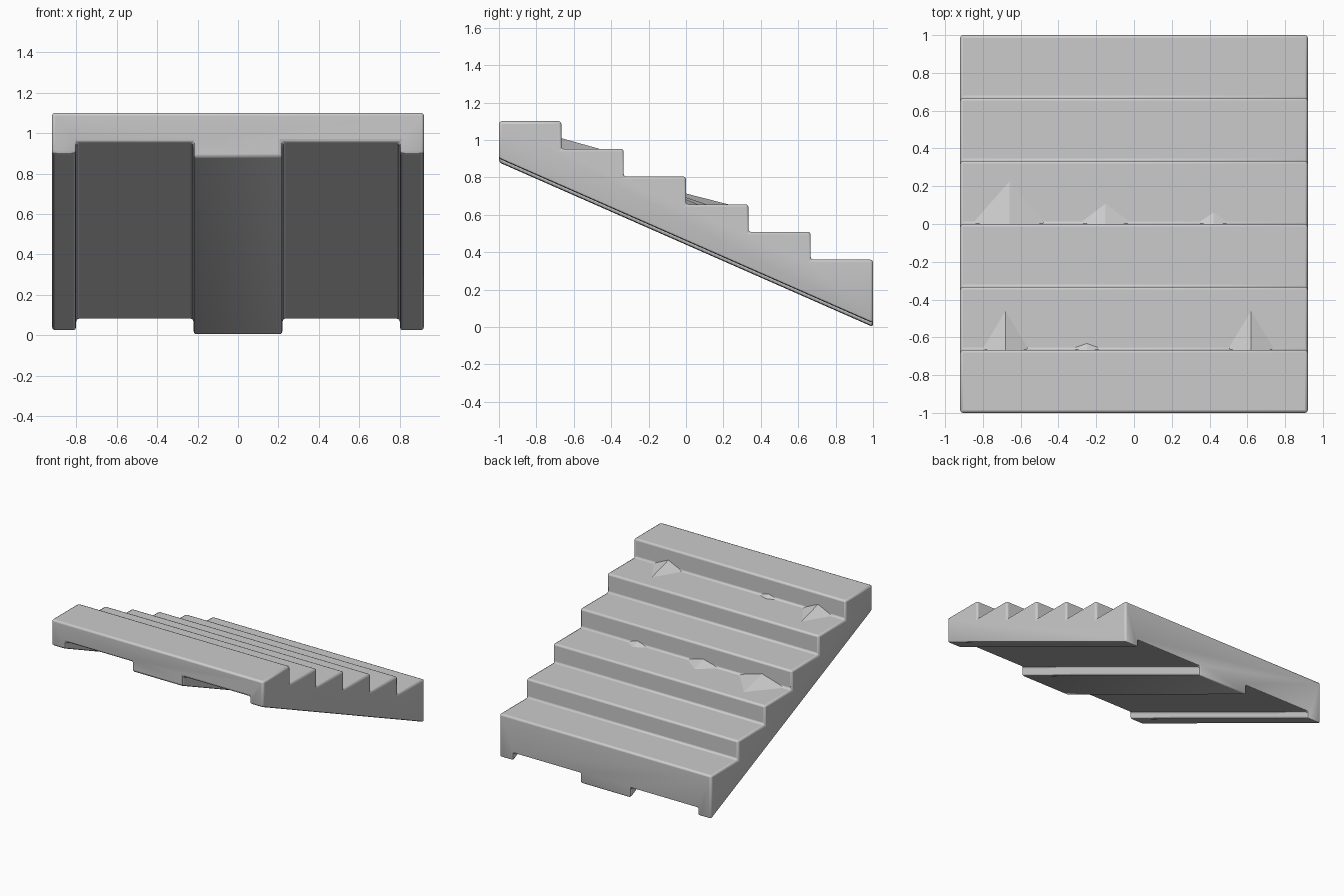
import bpy
import bmesh

cube = bpy.data.objects.get("Cube")
if cube:
    bpy.data.objects.remove(cube, do_unlink=True)

STEPS, RUN, RISE = 6, 1 / 3, 0.148
TOP, HALF_WIDTH, SLOPE = 1.10, 0.92, 0.44

stone = bpy.data.materials.new("grey stone")
stone.use_nodes = True
stone.diffuse_color = (0.6, 0.6, 0.6, 1)
stone.node_tree.nodes["Principled BSDF"].inputs["Base Color"].default_value = (0.6, 0.6, 0.6, 1)


def make_object(name, bm):
    bmesh.ops.recalc_face_normals(bm, faces=bm.faces)
    mesh = bpy.data.meshes.new(name)
    bm.to_mesh(mesh)
    bm.free()
    mesh.materials.append(stone)
    obj = bpy.data.objects.new(name, mesh)
    bpy.context.collection.objects.link(obj)
    return obj


def extrude_profile(name, points, x0, x1):
    """Extrude a side profile of (y, z) points from x0 to x1."""
    bm = bmesh.new()
    face = bm.faces.new([bm.verts.new((x0, y, z)) for y, z in points])
    moved = bmesh.ops.extrude_face_region(bm, geom=[face])["geom"]
    verts = [v for v in moved if isinstance(v, bmesh.types.BMVert)]
    bmesh.ops.translate(bm, verts=verts, vec=(x1 - x0, 0, 0))
    return make_object(name, bm)


# Staircase body with a sloping underside
profile = [(1, 0), (-1, 2 * SLOPE)]
for i in range(STEPS):
    z = TOP - i * RISE
    profile += [(-1 + i * RUN, z), (-1 + (i + 1) * RUN, z)]
stairs = extrude_profile("stairs", profile, -HALF_WIDTH, HALF_WIDTH)


# Recesses that leave a centre beam and two side beams underneath
def cut_underside(name, x0, x1, depth):
    pts = [(-1.2, 2.2 * SLOPE + depth), (1.2, -0.2 * SLOPE + depth), (1.2, -0.8), (-1.2, -0.8)]
    cutter = extrude_profile(name, pts, x0, x1)
    cutter.hide_render = True
    cutter.hide_viewport = True
    cutter.display_type = 'WIRE'
    mod = stairs.modifiers.new(name, 'BOOLEAN')
    mod.operation = 'DIFFERENCE'
    mod.solver = 'EXACT'
    mod.object = cutter


for side, s in (("left", 1), ("right", -1)):
    cut_underside(side + "_recess_cutter", *sorted((s * 0.22, s * 0.80)), 0.077)
    cut_underside(side + "_beam_cutter", *sorted((s * 0.79, s * 1.1)), 0.02)

# Worn, rounded edges
bevel = stairs.modifiers.new("worn_edges", 'BEVEL')
bevel.width = 0.014
bevel.segments = 2
bevel.limit_method = 'ANGLE'
bevel.angle_limit = 0.5

# Low worn mounds in the corners between riser and tread:
# tread number, centre x, half width, depth, height
mounds = [(1, 0.62, 0.14, 0.22, 0.06), (1, -0.68, 0.14, 0.22, 0.06),
          (1, -0.25, 0.14, 0.04, 0.03), (3, -0.66, 0.22, 0.24, 0.06),
          (3, -0.15, 0.17, 0.12, 0.04), (3, 0.42, 0.12, 0.07, 0.03)]
for i, (step, x, half, depth, height) in enumerate(mounds):
    y, z = -1 + step * RUN, TOP - step * RISE
    bm = bmesh.new()
    corners = [(x - half, y - 0.01, z - 0.004), (x + half, y - 0.01, z - 0.004),
               (x, y + depth, z - 0.004), (x, y - 0.01, z + height)]
    bmesh.ops.convex_hull(bm, input=[bm.verts.new(c) for c in corners])
    make_object(f"worn_mound_{i + 1}", bm)

# Smooth shading that keeps the step edges crisp
bpy.ops.object.select_all(action='DESELECT')
stairs.select_set(True)
bpy.context.view_layer.objects.active = stairs
bpy.ops.object.shade_smooth_by_angle(angle=0.6)
